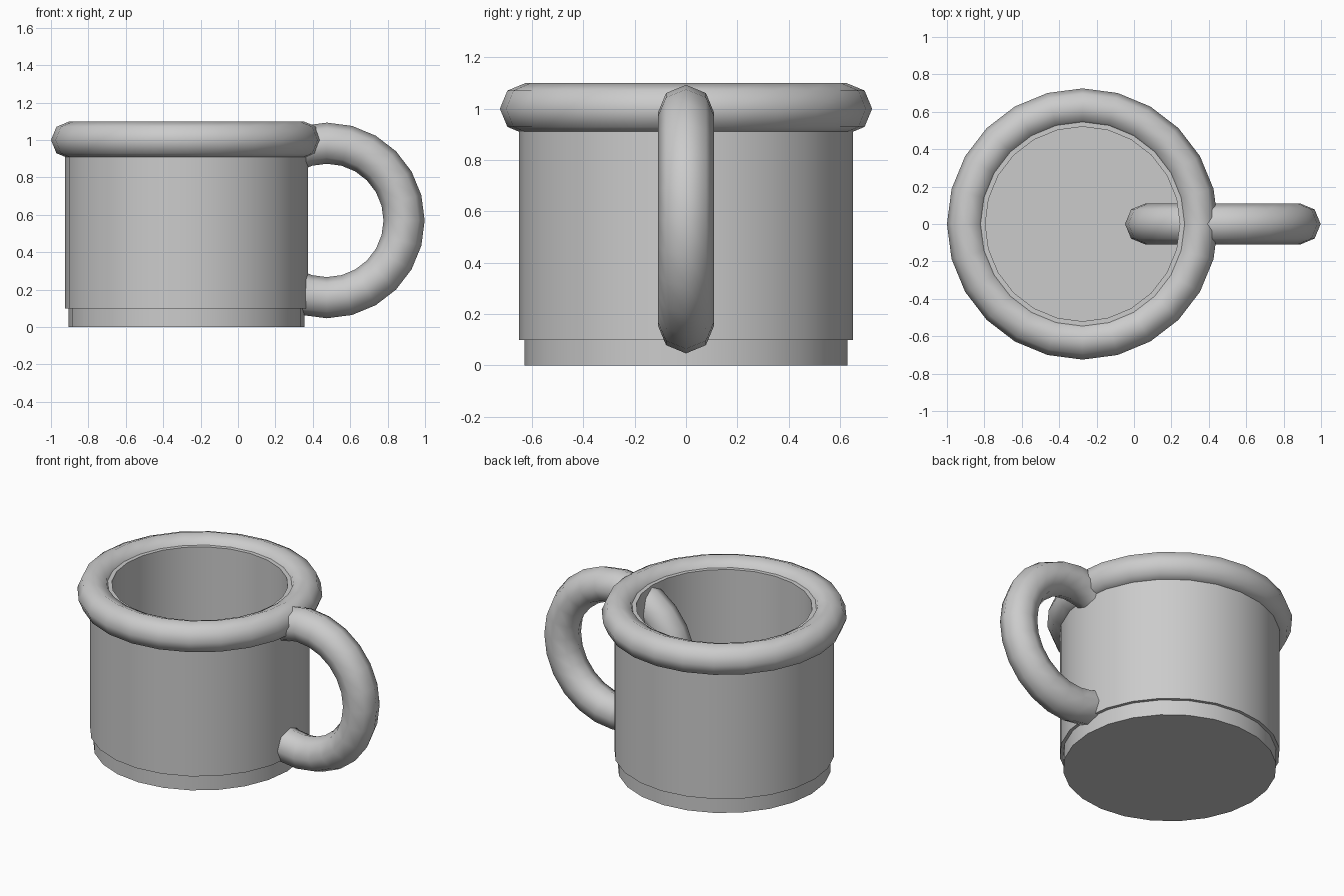
import bpy, bmesh
from math import radians, cos, sin, tau, pi

if "Cube" in bpy.data.objects:
    bpy.data.objects.remove(bpy.data.objects["Cube"])

SIDES = 24          # segments around every round part
MUG_X = -0.275      # mug axis


def smooth(obj):
    bpy.ops.object.select_all(action='DESELECT')
    obj.select_set(True)
    bpy.context.view_layer.objects.active = obj
    bpy.ops.object.shade_smooth_by_angle(angle=radians(50))


def lathe(name, profile):
    """Spin a (radius, z) profile about the mug axis; cap both ends."""
    bm = bmesh.new()
    rings = [[bm.verts.new((r * cos(tau * i / SIDES), r * sin(tau * i / SIDES), z))
              for i in range(SIDES)] for r, z in profile]
    for a, b in zip(rings, rings[1:]):
        for i in range(SIDES):
            j = (i + 1) % SIDES
            bm.faces.new((a[i], a[j], b[j], b[i]))
    bm.faces.new(rings[0])
    bm.faces.new(rings[-1])
    bmesh.ops.recalc_face_normals(bm, faces=bm.faces)
    mesh = bpy.data.meshes.new(name)
    bm.to_mesh(mesh)
    bm.free()
    obj = bpy.data.objects.new(name, mesh)
    obj.location.x = MUG_X
    bpy.context.collection.objects.link(obj)
    smooth(obj)


def ring(name, location, major, minor, rotation=(0, 0, 0)):
    bpy.ops.mesh.primitive_torus_add(
        location=location, rotation=rotation, major_radius=major, minor_radius=minor,
        major_segments=SIDES, minor_segments=8)
    obj = bpy.context.object
    obj.name = name
    smooth(obj)


# Hollow body: outer wall, top ledge, inner wall, inner floor
lathe("body", [(0.65, 0.1), (0.65, 1.05), (0.52, 1.05), (0.52, 0.15)])

# Slightly narrower foot under the body
lathe("base", [(0.63, 0.0), (0.63, 0.1)])

# Rounded lip
ring("rim", (MUG_X, 0, 1.0), 0.625, 0.1)

# Upright ring handle, running through the wall
ring("handle", (0.475, 0, 0.57), 0.413, 0.11, (pi / 2, 0, 0))
